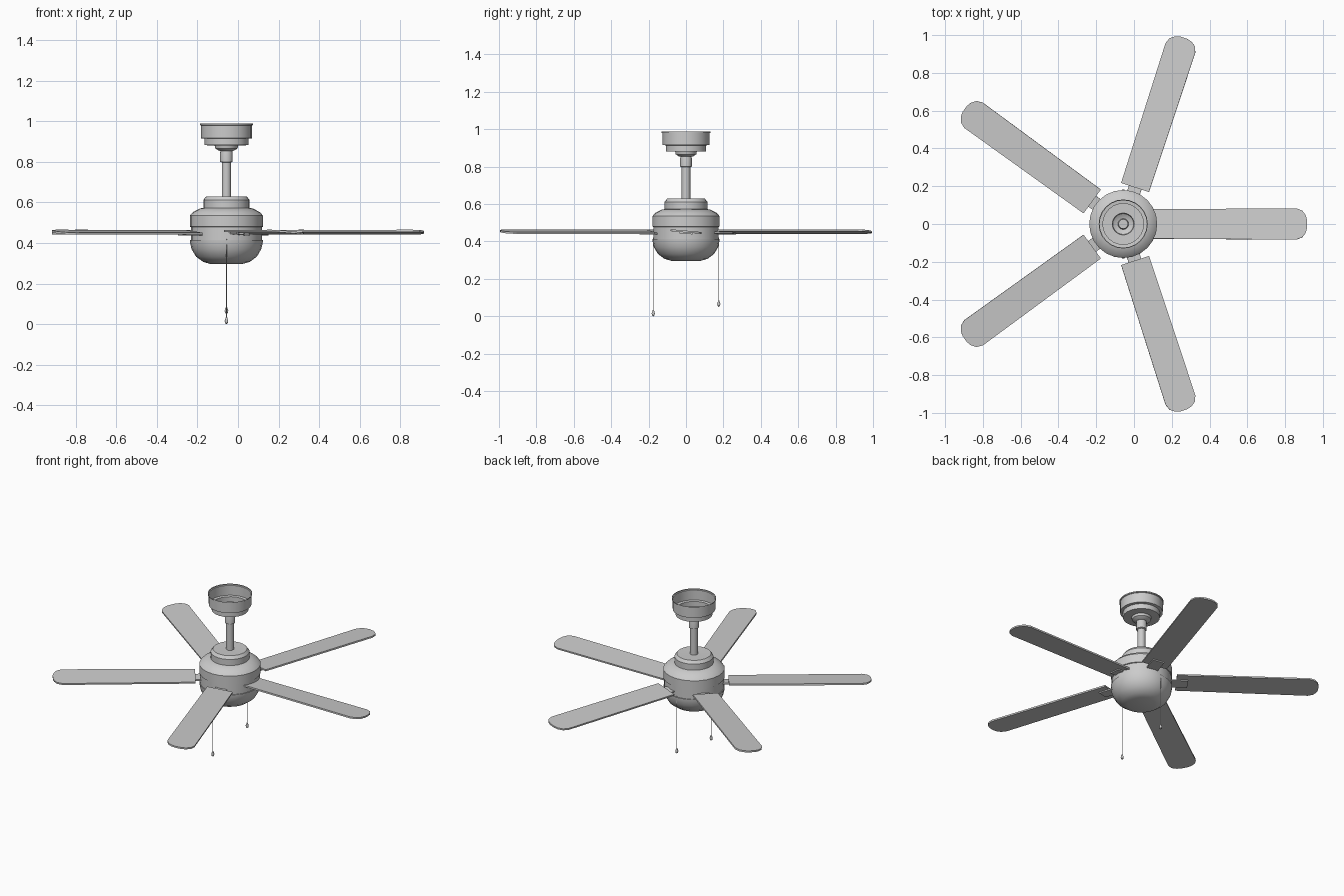
import bpy, bmesh, math
from mathutils import Matrix

if "Cube" in bpy.data.objects:
    bpy.data.objects.remove(bpy.data.objects["Cube"])

CX = -0.057   # fan axis


def finish(bm, name, angle=None):
    me = bpy.data.meshes.new(name)
    bm.normal_update()
    bm.to_mesh(me)
    bm.free()
    ob = bpy.data.objects.new(name, me)
    bpy.context.collection.objects.link(ob)
    if angle:
        bpy.ops.object.select_all(action='DESELECT')
        ob.select_set(True)
        bpy.context.view_layer.objects.active = ob
        bpy.ops.object.shade_smooth_by_angle(angle=math.radians(angle))
    return ob


def lathe(name, profile, seg=24, x=CX, y=0.0):
    """Spin (radius, z) points, listed from top to bottom, around a vertical axis."""
    bm = bmesh.new()
    rings = []
    for r, z in profile:
        if r == 0:
            rings.append([bm.verts.new((x, y, z))] * seg)
        else:
            rings.append([bm.verts.new((x + r * math.cos(math.tau * i / seg),
                                        y + r * math.sin(math.tau * i / seg), z))
                          for i in range(seg)])
    for a, b in zip(rings, rings[1:]):
        for i in range(seg):
            j = (i + 1) % seg
            loop = list(dict.fromkeys((a[i], b[i], b[j], a[j])))
            bm.faces.new(loop)
    return finish(bm, name, 35)


def plate(name, outline, thick, matrix):
    """Flat slab from an (x, y) outline, centred on its thickness."""
    bm = bmesh.new()
    face = bm.faces.new([bm.verts.new((x, y, -thick / 2)) for x, y in outline])
    ext = bmesh.ops.extrude_face_region(bm, geom=[face])
    verts = [g for g in ext['geom'] if isinstance(g, bmesh.types.BMVert)]
    bmesh.ops.translate(bm, verts=verts, vec=(0, 0, thick))
    bmesh.ops.recalc_face_normals(bm, faces=bm.faces)
    bm.transform(matrix)
    return finish(bm, name)


# Ceiling canopy: open stepped cup
lathe("canopy", [(0.130, 0.988), (0.130, 0.981), (0.125, 0.979), (0.125, 0.916),
                 (0.108, 0.914), (0.108, 0.882), (0.058, 0.880), (0.055, 0.866),
                 (0.038, 0.855), (0.028, 0.853)])

# Down rod with collar
lathe("rod_collar", [(0.023, 0.865), (0.027, 0.862), (0.031, 0.845),
                     (0.031, 0.800), (0.023, 0.797)], 16)
lathe("down_rod", [(0.023, 0.862), (0.023, 0.615)], 16)

# Motor housing
lathe("motor_housing", [(0.023, 0.628), (0.100, 0.630), (0.114, 0.612), (0.114, 0.573),
                        (0.130, 0.570), (0.165, 0.552), (0.180, 0.535), (0.180, 0.480),
                        (0.175, 0.478), (0.175, 0.412), (0, 0.412)])

# Lower bowl
lathe("bowl", [(0, 0.414), (0.180, 0.414), (0.179, 0.402), (0.172, 0.370),
               (0.150, 0.333), (0.115, 0.307), (0.080, 0.297), (0, 0.296)])

# Blades and brackets; the first blade sits closer to the hub
half = [(0.203, 0.078), (0.980, 0.083), (1.012, 0.070), (1.030, 0.045), (1.037, 0.018)]
blade = [(x, -y) for x, y in half] + half[::-1]
bracket = [(0.150, -0.035), (0.270, -0.035), (0.270, 0.035), (0.150, 0.035)]
for i in range(5):
    shift = -0.063 if i == 0 else 0.0
    m = (Matrix.Translation((CX, 0, 0.453)) @ Matrix.Rotation(math.radians(72 * i), 4, 'Z')
         @ Matrix.Translation((shift, 0, 0)) @ Matrix.Rotation(math.radians(-5), 4, 'X'))
    plate(f"blade_{i + 1}", blade, 0.010, m)
    plate(f"blade_bracket_{i + 1}", bracket, 0.008, m @ Matrix.Translation((0, 0, -0.008)))

# Pull chains with teardrop ends
for name, y, z in (("front", -0.175, 0.0), ("back", 0.175, 0.05)):
    lathe(f"{name}_pull_chain", [(0, 0.420), (0.0025, 0.420), (0.0025, z + 0.03), (0, z + 0.03)],
          6, CX, y)
    lathe(f"{name}_pull_end", [(0, z + 0.038), (0.004, z + 0.032), (0.009, z + 0.016),
                               (0.007, z + 0.005), (0, z)], 10, CX, y)
